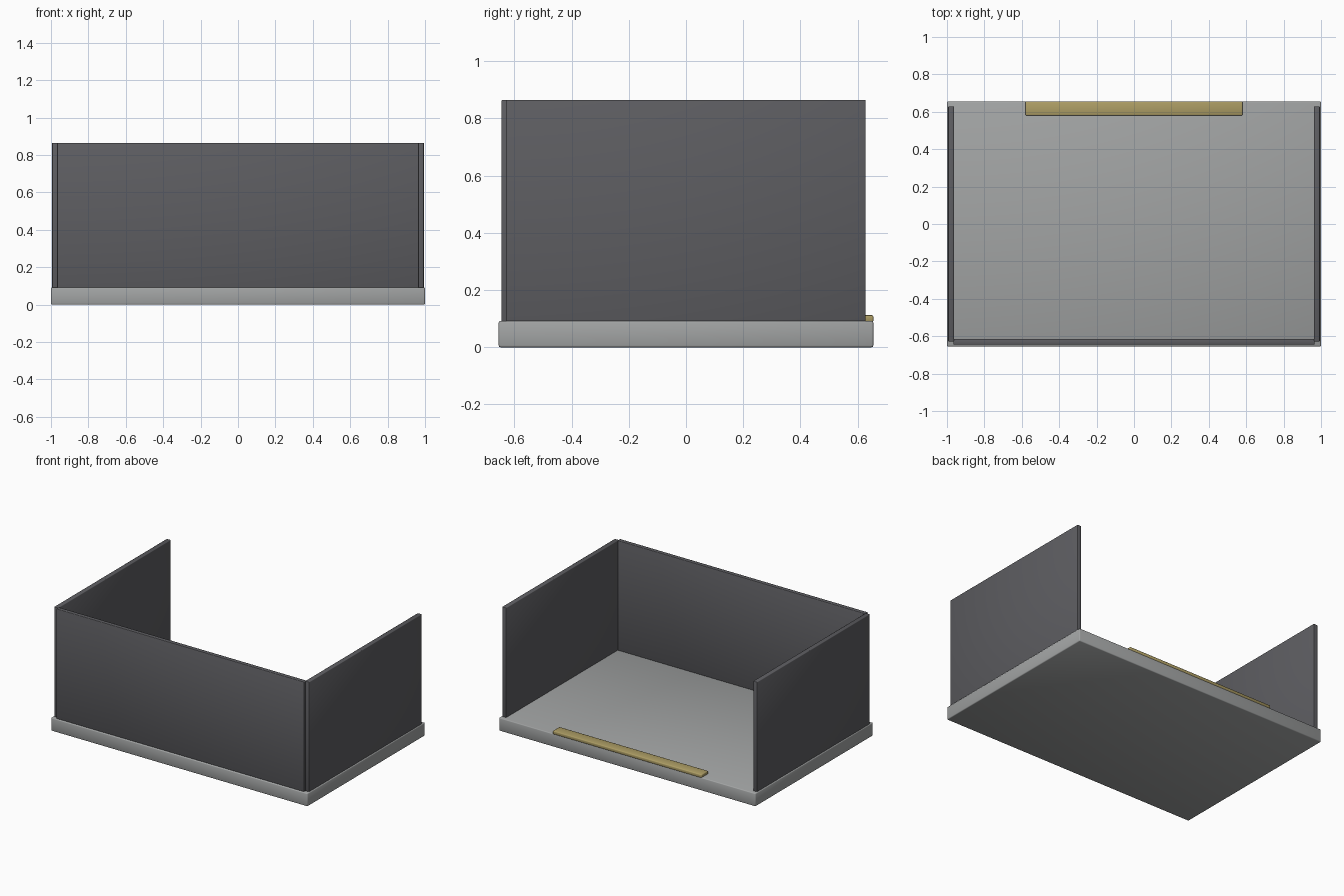
import bpy

if "Cube" in bpy.data.objects:
    bpy.data.objects.remove(bpy.data.objects["Cube"])


def material(name, color):
    m = bpy.data.materials.new(name)
    m.diffuse_color = (*color, 1)
    m.use_nodes = True
    m.node_tree.nodes["Principled BSDF"].inputs["Base Color"].default_value = m.diffuse_color
    return m


def slab(name, x, y, z, mat, bevel):
    """Smooth-shaded box with softened edges from (min, max) ranges."""
    bpy.ops.mesh.primitive_cube_add(
        size=1, location=[(r[0] + r[1]) / 2 for r in (x, y, z)])
    o = bpy.context.object
    o.name = name
    o.scale = [r[1] - r[0] for r in (x, y, z)]
    bpy.ops.object.transform_apply(location=False, rotation=False, scale=True)
    b = o.modifiers.new("soft_edges", 'BEVEL')
    b.width = bevel
    b.segments = 2
    b.limit_method = 'ANGLE'
    o.data.materials.append(mat)
    bpy.ops.object.shade_smooth()
    return o


stone = material("grey_floor", (0.36, 0.37, 0.37))
panel = material("dark_panel", (0.11, 0.11, 0.12))
brass = material("brass", (0.42, 0.34, 0.13))

# Floor slab
slab("floor", (-1, 1), (-0.655, 0.655), (0, 0.092), stone, 0.006)

# Front wall
slab("front_wall", (-0.965, 0.965), (-0.645, -0.615), (0.09, 0.865), panel, 0.004)

# Side walls
for side, s in (("left", -1), ("right", 1)):
    xs = sorted((s * 0.962, s * 0.994))
    slab(side + "_wall", xs, (-0.628, 0.628), (0.09, 0.865), panel, 0.004)

# Threshold strip along the open back edge
slab("threshold_strip", (-0.58, 0.58), (0.58, 0.655), (0.088, 0.112), brass, 0.005)
